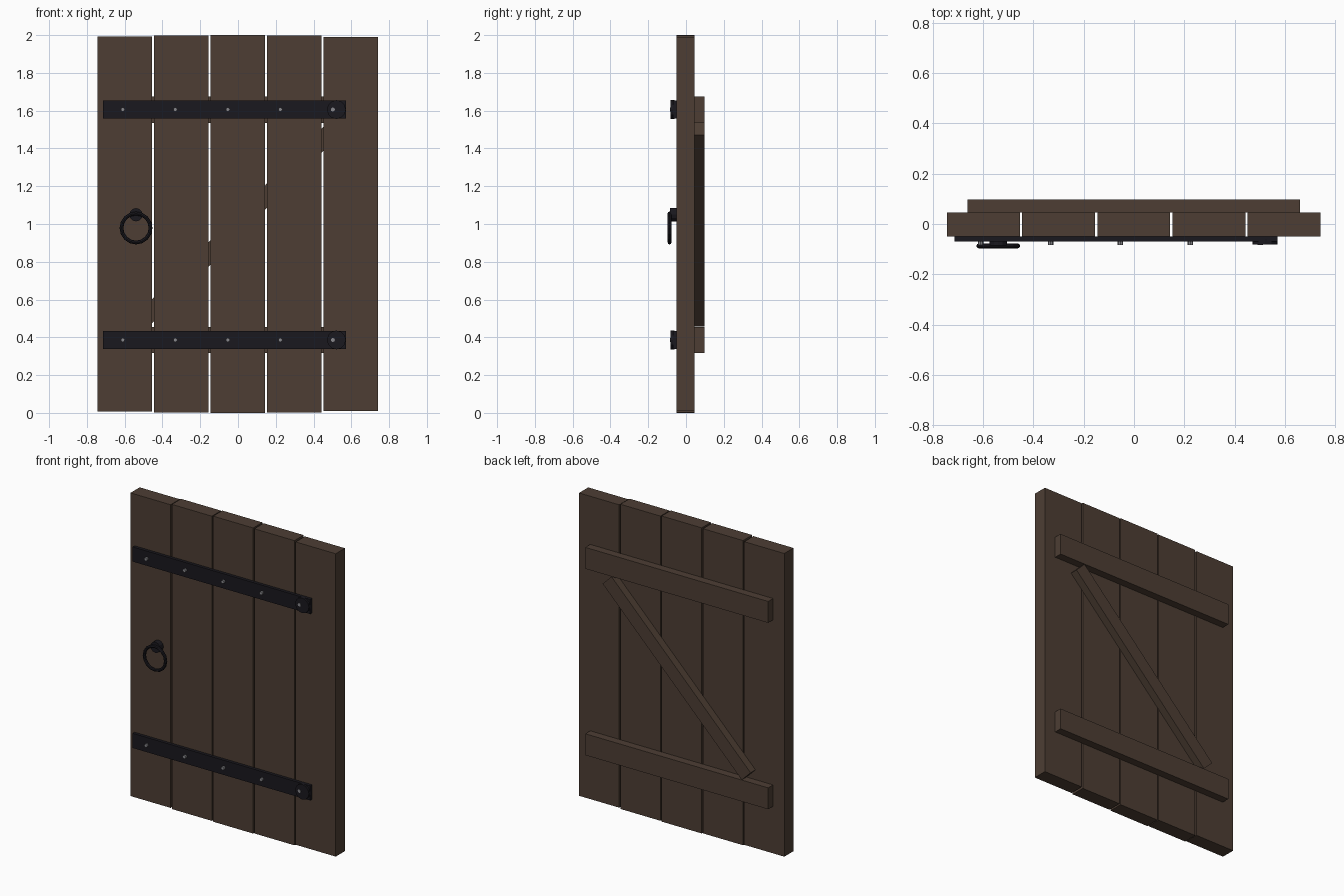
import bpy, math

if "Cube" in bpy.data.objects:
    bpy.data.objects.remove(bpy.data.objects["Cube"])

def material(name, rgb):
    m = bpy.data.materials.new(name)
    m.diffuse_color = (*rgb, 1)
    m.use_nodes = True
    m.node_tree.nodes["Principled BSDF"].inputs["Base Color"].default_value = m.diffuse_color
    return m

wood = material("dark_wood", (0.075, 0.048, 0.034))
iron = material("black_iron", (0.010, 0.009, 0.013))
steel = material("rivet_steel", (0.25, 0.25, 0.27))

def finish(name, mat):
    o = bpy.context.object
    o.name = name
    o.data.materials.append(mat)
    return o

def box(name, x, y, z, mat, tilt=0, length=None):
    """Box from (min, max) ranges, optionally turned about y."""
    lo, hi = zip(x, y, z)
    bpy.ops.mesh.primitive_cube_add(size=1, location=[(a + b) / 2 for a, b in zip(lo, hi)],
                                    rotation=(0, tilt, 0))
    bpy.context.object.scale = [b - a for a, b in zip(lo, hi)]
    return finish(name, mat)

def disc(name, x, z, r, y0, y1, sides, mat):
    """Cylinder lying along y."""
    bpy.ops.mesh.primitive_cylinder_add(vertices=sides, radius=r, depth=y1 - y0,
                                        location=(x, (y0 + y1) / 2, z),
                                        rotation=(math.pi / 2, 0, 0))
    return finish(name, mat)

FRONT, BACK, REAR = -0.049, 0.046, 0.097

# Vertical planks, slightly uneven in height
for i, trim in enumerate((0.008, 0.003, 0.0, 0.003, 0.009)):
    cx = (i - 2) * 0.299 - 0.001
    box(f"plank_{i + 1}", (cx - 0.145, cx + 0.145), (FRONT, BACK), (trim, 2 - trim), wood)

# Back ledges and diagonal brace
for name, z in (("lower_ledge", 0.386), ("upper_ledge", 1.606)):
    box(name, (-0.663, 0.661), (BACK, REAR), (z - 0.07, z + 0.07), wood)
box("diagonal_brace", (-0.715, 0.715), (BACK, REAR), (0.951, 1.041), wood,
    tilt=-math.radians(45.2))

# Iron hinge straps with end disc and rivets
for side, z in (("lower", 0.386), ("upper", 1.606)):
    box(f"{side}_strap", (-0.714, 0.571), (-0.069, FRONT), (z - 0.048, z + 0.048), iron)
    disc(f"{side}_hinge_disc", 0.521, z, 0.05, -0.082, -0.06, 12, iron)
    for i in range(5):
        disc(f"{side}_rivet_{i + 1}", -0.61 + i * 0.278, z, 0.011, -0.084, -0.06, 8, steel)

# Ring pull
disc("pull_plate", -0.54, 1.049, 0.035, -0.085, FRONT, 12, iron)
bpy.ops.mesh.primitive_torus_add(major_segments=16, minor_segments=8, major_radius=0.077,
                                 minor_radius=0.010, location=(-0.54, -0.087, 0.979),
                                 rotation=(math.pi / 2, 0, 0))
finish("pull_ring", iron)
